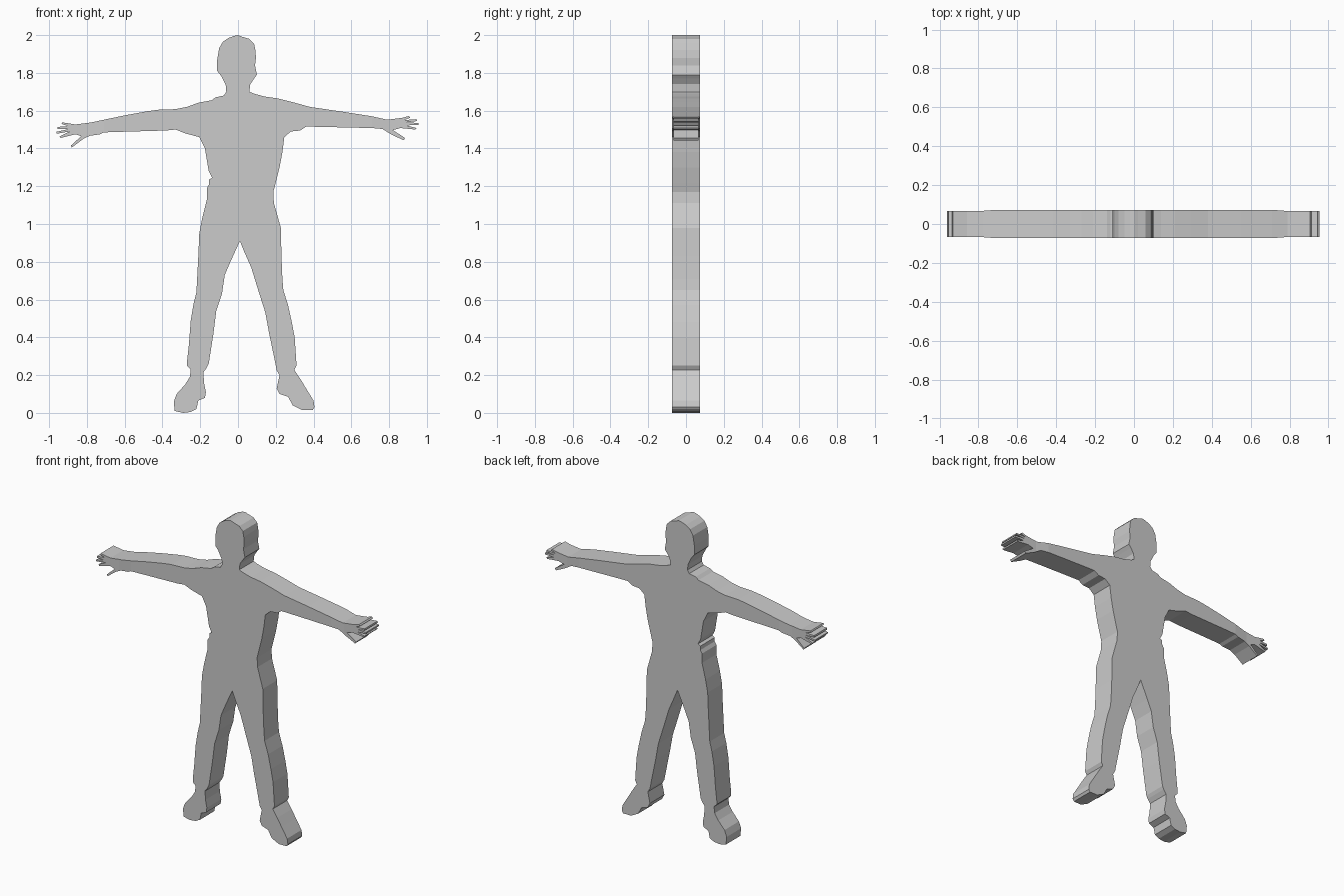
import bpy, bmesh

DEPTH, HAND_DEPTH = 0.073, 0.066   # half thickness of body and of hands

# Silhouette sections (x, z), joined clockwise starting at the crotch
left_leg = [(.01, .91), (-.04, .8), (-.07, .73), (-.085, .63), (-.115, .54), (-.13, .42),
            (-.155, .26), (-.165, .24), (-.183, .215), (-.18, .16), (-.17, .11), (-.175, .08),
            (-.21, .065), (-.22, .02), (-.25, .005), (-.29, 0), (-.335, .01), (-.34, .06),
            (-.325, .1), (-.28, .15), (-.255, .19), (-.25, .23), (-.27, .25), (-.27, .27),
            (-.26, .36), (-.25, .49), (-.235, .58), (-.22, .64), (-.21, .83)]
left_side = [(-.205, .95), (-.19, 1.03), (-.165, 1.13), (-.165, 1.19), (-.153, 1.21),
             (-.153, 1.235), (-.137, 1.245), (-.155, 1.28), (-.165, 1.34), (-.175, 1.4), (-.205, 1.46)]
left_arm_under = [(-.28, 1.48), (-.33, 1.5), (-.38, 1.495), (-.62, 1.488), (-.71, 1.485), (-.73, 1.475)]
left_hand = [(-.785, 1.467), (-.82, 1.45), (-.88, 1.405), (-.885, 1.415), (-.83, 1.465), (-.86, 1.475),
             (-.94, 1.455), (-.945, 1.463), (-.89, 1.49), (-.96, 1.478), (-.962, 1.488),
             (-.9, 1.502), (-.957, 1.503), (-.955, 1.514), (-.9, 1.518), (-.935, 1.53),
             (-.93, 1.538), (-.86, 1.527)]
left_arm_top = [(-.78, 1.537), (-.71, 1.552), (-.6, 1.575), (-.48, 1.597), (-.42, 1.605), (-.33, 1.608),
                (-.27, 1.62), (-.21, 1.642), (-.14, 1.655), (-.12, 1.67), (-.075, 1.68)]
head = [(-.062, 1.7), (-.065, 1.735), (-.09, 1.785), (-.11, 1.81), (-.11, 1.87), (-.1, 1.93),
        (-.08, 1.965), (-.05, 1.985), (-.02, 1.996), (0, 2), (.02, 1.992), (.06, 1.98),
        (.085, 1.955), (.092, 1.92), (.095, 1.88), (.09, 1.84), (.1, 1.79), (.085, 1.77),
        (.065, 1.74), (.06, 1.7), (.085, 1.69)]
right_arm_top = [(.14, 1.675), (.21, 1.665), (.29, 1.645), (.38, 1.62), (.55, 1.595), (.71, 1.57), (.79, 1.552)]
right_hand = [(.87, 1.562), (.905, 1.572), (.912, 1.563), (.88, 1.55), (.945, 1.555), (.947, 1.545),
              (.89, 1.538), (.955, 1.535), (.955, 1.525), (.89, 1.522), (.945, 1.508), (.94, 1.5),
              (.86, 1.508), (.82, 1.497), (.885, 1.455), (.877, 1.443), (.81, 1.475)]
right_arm_under = [(.765, 1.503), (.71, 1.508), (.4, 1.515), (.36, 1.515), (.33, 1.495), (.28, 1.49)]
right_side = [(.245, 1.46), (.235, 1.38), (.22, 1.3), (.2, 1.22), (.187, 1.17), (.19, 1.11),
              (.21, 1.04), (.227, .98)]
right_leg = [(.23, .83), (.235, .71), (.24, .65), (.265, .57), (.285, .48), (.3, .4), (.31, .25),
             (.298, .228), (.33, .18), (.36, .13), (.4, .065), (.405, .03), (.395, .015), (.34, .015),
             (.29, .04), (.265, .085), (.22, .1), (.205, .13), (.22, .2), (.205, .225), (.19, .3),
             (.165, .42), (.145, .53), (.11, .64), (.07, .77), (.03, .86)]

outline = (left_leg + left_side + left_arm_under + left_hand + left_arm_top + head
           + right_arm_top + right_hand + right_arm_under + right_side + right_leg)

# Extrude the silhouette into a thick slab
bm = bmesh.new()
face = bm.faces.new([bm.verts.new((x, -DEPTH, z)) for x, z in outline])
slab = bmesh.ops.extrude_face_region(bm, geom=[face], use_keep_orig=True)
for v in slab["geom"]:
    if isinstance(v, bmesh.types.BMVert):
        v.co.y = DEPTH
bmesh.ops.triangulate(bm, faces=bm.faces[:])

# Cut across the wrists and thin the slab towards the hands
for x in (-.8, -.71, .71, .8):
    bmesh.ops.bisect_plane(bm, geom=bm.verts[:] + bm.edges[:] + bm.faces[:],
                           plane_co=(x, 0, 0), plane_no=(1, 0, 0))
for v in bm.verts:
    t = min(max((abs(v.co.x) - .71) / .09, 0), 1)
    v.co.y *= 1 + t * (HAND_DEPTH / DEPTH - 1)
bmesh.ops.recalc_face_normals(bm, faces=bm.faces[:])

mesh = bpy.data.meshes.new("figure_cutout")
bm.to_mesh(mesh)
bm.free()
bpy.context.collection.objects.link(bpy.data.objects.new("figure_cutout", mesh))
